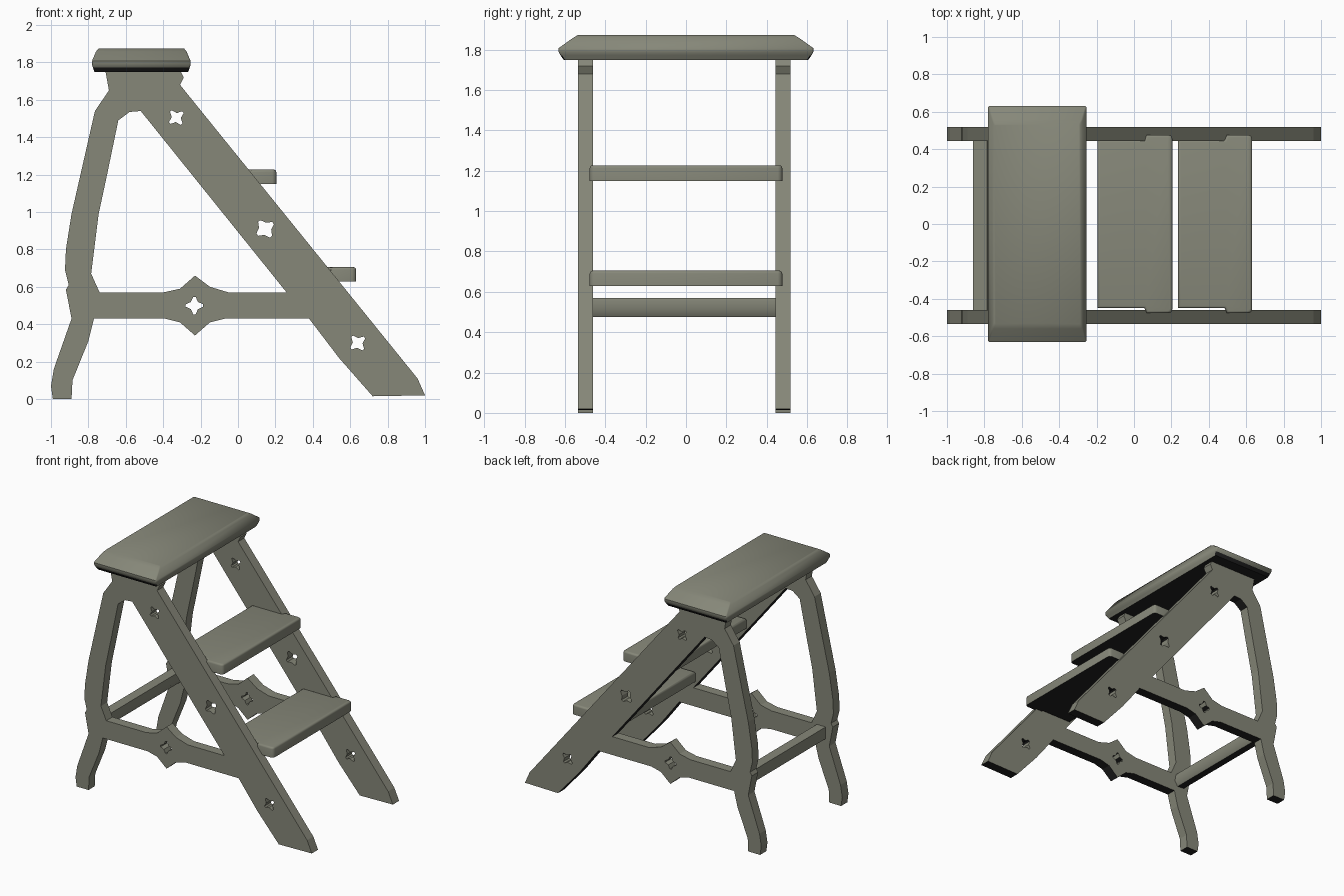
import bpy, bmesh, math

cube = bpy.data.objects.get("Cube")
if cube:
    bpy.data.objects.remove(cube, do_unlink=True)


def make_material(name, rgb):
    mat = bpy.data.materials.new(name)
    mat.use_nodes = True
    mat.diffuse_color = (*rgb, 1)
    shader = next(n for n in mat.node_tree.nodes if n.type == 'BSDF_PRINCIPLED')
    shader.inputs["Base Color"].default_value = (*rgb, 1)
    shader.inputs["Roughness"].default_value = 0.7
    return mat


olive = make_material("olive grey paint", (0.238, 0.243, 0.19))
black = make_material("black underside", (0.014, 0.014, 0.014))


def select(obj):
    bpy.ops.object.select_all(action='DESELECT')
    obj.select_set(True)
    bpy.context.view_layer.objects.active = obj


def paint(obj):
    """Olive all over, black on faces that look downwards."""
    obj.data.materials.clear()
    obj.data.materials.append(olive)
    obj.data.materials.append(black)
    turn = obj.rotation_euler.to_matrix()
    for face in obj.data.polygons:
        face.material_index = int((turn @ face.normal).z < -.55)


def loft(name, rings, rounding=0, smooth=50):
    """Skin a stack of point rings, cap both ends, round the upper rim."""
    bm = bmesh.new()
    loops = [[bm.verts.new(p) for p in ring] for ring in rings]
    for a, b in zip(loops, loops[1:]):
        for i in range(len(a)):
            j = (i + 1) % len(a)
            bm.faces.new((a[i], a[j], b[j], b[i]))
    bm.faces.new(loops[0])
    top = bm.faces.new(loops[-1])
    bmesh.ops.recalc_face_normals(bm, faces=bm.faces)
    if rounding:
        bmesh.ops.bevel(bm, geom=list(top.edges), offset=rounding, segments=3,
                        profile=.5, affect='EDGES', clamp_overlap=True)
    mesh = bpy.data.meshes.new(name)
    bm.to_mesh(mesh)
    bm.free()
    obj = bpy.data.objects.new(name, mesh)
    bpy.context.collection.objects.link(obj)
    paint(obj)
    select(obj)
    bpy.ops.object.shade_smooth_by_angle(angle=math.radians(smooth))


def star(cx, cz, tip, waist, turn):
    """Four-pointed opening with blunt tips."""
    pts = []
    for k in range(4):
        a = turn + k * math.pi / 2
        for da, r in ((-.14, tip), (.14, tip), (math.pi / 4, waist)):
            pts.append((cx + r * math.cos(a + da), cz + r * math.sin(a + da)))
    return pts


# Side frames: ladder stile, curved rear leg and brace in one pierced board
outline = [
    (-.99, 0), (-.89, 0), (-.885, .1), (-.8, .31), (-.77, .43), (-.39, .43),
    (-.31, .41), (-.23, .34), (-.15, .41), (-.07, .43), (.38, .43), (.54, .22),
    (.72, .015), (1, .02), (.96, .11), (-.31, 1.68), (-.29, 1.72), (-.31, 1.76),
    (-.71, 1.76), (-.69, 1.65), (-.765, 1.54), (-.89, .99), (-.92, .8),
    (-.925, .69), (-.905, .61), (-.92, .585), (-.89, .43), (-.985, .16), (-1, .07)]
opening = [
    (-.74, .57), (-.4, .57), (-.31, .59), (-.23, .66), (-.15, .6), (-.05, .57),
    (.26, .57), (-.52, 1.54), (-.58, 1.535), (-.64, 1.49), (-.7, 1.2),
    (-.745, .99), (-.785, .67)]
holes = [star(-.33, 1.505, .046, .024, math.pi / 4 - .1),
         star(.145, .91, .053, .033, math.pi / 4 - .15),
         star(.64, .3, .047, .026, math.pi / 4 - .1),
         star(-.233, .5, .047, .027, 0)]

for name, y in (("right_side_frame", -.498), ("left_side_frame", .481)):
    curve = bpy.data.curves.new(name, 'CURVE')
    curve.dimensions, curve.fill_mode, curve.extrude = '2D', 'BOTH', .0375
    for loop in [outline, opening] + holes:
        spline = curve.splines.new('POLY')
        spline.points.add(len(loop) - 1)
        for p, (x, z) in zip(spline.points, loop):
            p.co = (x, z, 0, 1)
        spline.use_cyclic_u = True
    frame = bpy.data.objects.new(name, curve)
    frame.location, frame.rotation_euler = (0, y, 0), (math.pi / 2, 0, 0)
    bpy.context.collection.objects.link(frame)
    select(frame)
    bpy.ops.object.convert(target='MESH')
    bpy.ops.object.shade_flat()
    paint(bpy.context.object)

# Treads, notched so the rounded front corners overlap the stiles
for name, back, notch, front, low in (("upper_step", -.195, .055, .205, 1.15),
                                      ("lower_step", .235, .485, .632, .628)):
    half = [(back, .45), (notch, .45), (notch + .012, .477), (front - .022, .477),
            (front - .006, .471), (front, .455)]
    plan = half + [(x, -y) for x, y in reversed(half)]
    loft(name, [[(x, y, z) for x, y in plan] for z in (low, low + .077)],
         rounding=.014)

# Rear rung between the curved legs
rung = [(-.86, .48), (-.8, .475), (-.775, .515), (-.785, .57), (-.86, .57)]
loft("rear_rung", [[(x, y, z) for x, z in rung] for y in (-.47, .45)])

# Top seat: undercut rim, short vertical edge and wide sloping shoulders
rings = []
for hx, hy, z in ((.25, .605, 1.748), (.259, .622, 1.772), (.264, .632, 1.79),
                  (.264, .632, 1.807), (.242, .56, 1.858), (.23, .535, 1.873)):
    c = .008
    corner = [(hx, hy - c), (hx - c, hy)]
    plan = corner + [(-x, y) for x, y in reversed(corner)]
    plan += [(-x, -y) for x, y in plan]
    rings.append([(x - .517, y, z) for x, y in plan])
loft("top_seat", rings)
